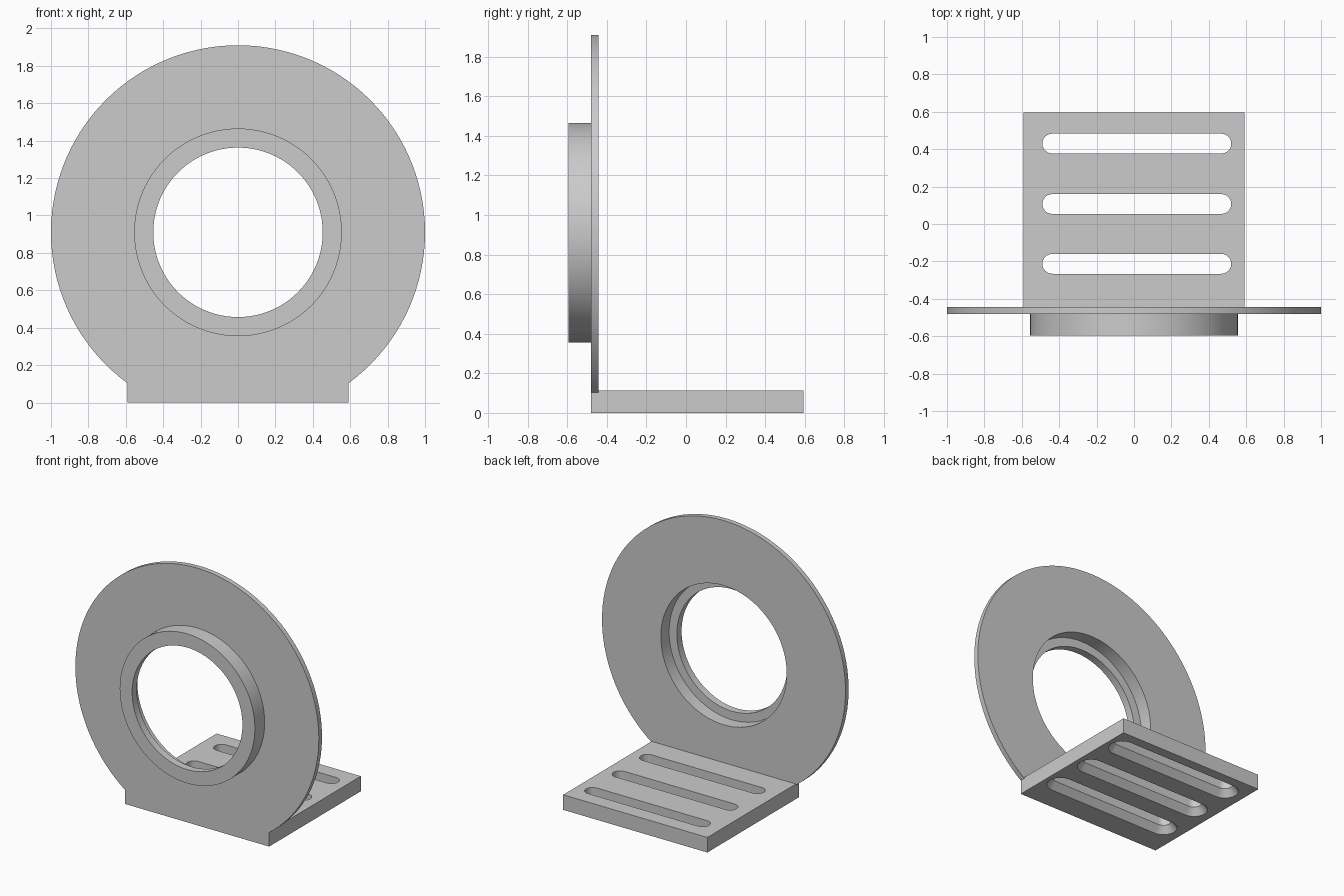
import bpy, bmesh
from math import sin, cos, pi, asin

if "Cube" in bpy.data.objects:
    bpy.data.objects.remove(bpy.data.objects["Cube"])

# Main dimensions
CENTRE_Z = 0.91
DISC_R, COLLAR_R, BORE_R, LIP_R = 1.0, 0.555, 0.517, 0.453
FRONT, LIP_BACK, PLATE_FRONT, PLATE_BACK, REAR = -0.595, -0.54, -0.48, -0.443, 0.595
BASE_X, BASE_H = 0.592, 0.112
SEGMENTS = 96

grey = bpy.data.materials.new("light_grey")
grey.use_nodes = True
grey.diffuse_color = (0.6, 0.6, 0.6, 1)
grey.node_tree.nodes["Principled BSDF"].inputs["Base Color"].default_value = (0.6, 0.6, 0.6, 1)


def loft(name, rings, capped=True):
    """Skin a list of equal point rings; capped at the ends, or looped round."""
    bm = bmesh.new()
    loops = [[bm.verts.new(p) for p in ring] for ring in rings]
    n = len(loops[0])
    pairs = list(zip(loops, loops[1:]))
    if capped:
        bm.faces.new(loops[0])
        bm.faces.new(loops[-1])
    else:
        pairs.append((loops[-1], loops[0]))
    for a, b in pairs:
        for i in range(n):
            j = (i + 1) % n
            bm.faces.new((a[i], a[j], b[j], b[i]))
    bmesh.ops.recalc_face_normals(bm, faces=bm.faces)
    mesh = bpy.data.meshes.new(name)
    bm.to_mesh(mesh)
    bm.free()
    mesh.materials.append(grey)
    obj = bpy.data.objects.new(name, mesh)
    bpy.context.collection.objects.link(obj)
    return obj


def circle(radius, y):
    turn = [2 * pi * i / SEGMENTS for i in range(SEGMENTS)]
    return [(radius * cos(a), y, CENTRE_Z + radius * sin(a)) for a in turn]


def slot(y, radius, z):
    """Stadium outline running along x."""
    half, mid, steps = 0.452, 0.015, 12
    points = []
    for side in (1, -1):
        for i in range(steps + 1):
            a = pi * i / steps - pi / 2
            points.append((mid + side * (half + radius * cos(a)), y + side * radius * sin(a), z))
    return points


def cut(obj, cutter):
    """Apply a boolean difference and drop the cutter."""
    cutter.hide_render = True
    mod = obj.modifiers.new("cut", "BOOLEAN")
    mod.operation, mod.solver, mod.object = "DIFFERENCE", "EXACT", cutter
    graph = bpy.context.evaluated_depsgraph_get()
    mesh = bpy.data.meshes.new_from_object(obj.evaluated_get(graph))
    obj.modifiers.clear()
    obj.data = mesh
    bpy.data.objects.remove(cutter)


# Round face plate with a straight foot
edge = asin(BASE_X / DISC_R)
arc = [edge + (2 * pi - 2 * edge) * i / SEGMENTS for i in range(SEGMENTS + 1)]
outline = [(DISC_R * sin(a), CENTRE_Z - DISC_R * cos(a)) for a in arc]
outline += [(-BASE_X, 0), (BASE_X, 0)]
face_plate = loft("face_plate", [[(x, y, z) for x, z in outline] for y in (PLATE_FRONT, PLATE_BACK)])
cut(face_plate, loft("bore_cutter", [circle(BORE_R, y) for y in (PLATE_FRONT - 0.1, PLATE_BACK + 0.1)]))

# Collar with an inner retaining lip
section = [(COLLAR_R, PLATE_FRONT), (COLLAR_R, FRONT), (LIP_R, FRONT),
           (LIP_R, LIP_BACK), (BORE_R, LIP_BACK), (BORE_R, PLATE_FRONT)]
collar = loft("collar", [circle(r, y) for r, y in section], capped=False)

# Base with three slots, flared on the underside
corners = [(-BASE_X, PLATE_BACK), (BASE_X, PLATE_BACK), (BASE_X, REAR), (-BASE_X, REAR)]
base = loft("base_plate", [[(x, y, z) for x, y in corners] for z in (0, BASE_H)])
for y in (0.43, 0.107, -0.213):
    levels = [(0.093, -0.001), (0.053, 0.05), (0.053, BASE_H + 0.05)]
    cut(base, loft("slot_cutter", [slot(y, r, z) for r, z in levels]))

# Smooth the round walls, keep the edges sharp
bpy.ops.object.select_all(action="DESELECT")
for obj in (face_plate, collar, base):
    obj.select_set(True)
bpy.context.view_layer.objects.active = base
bpy.ops.object.shade_smooth_by_angle(angle=pi / 6)
